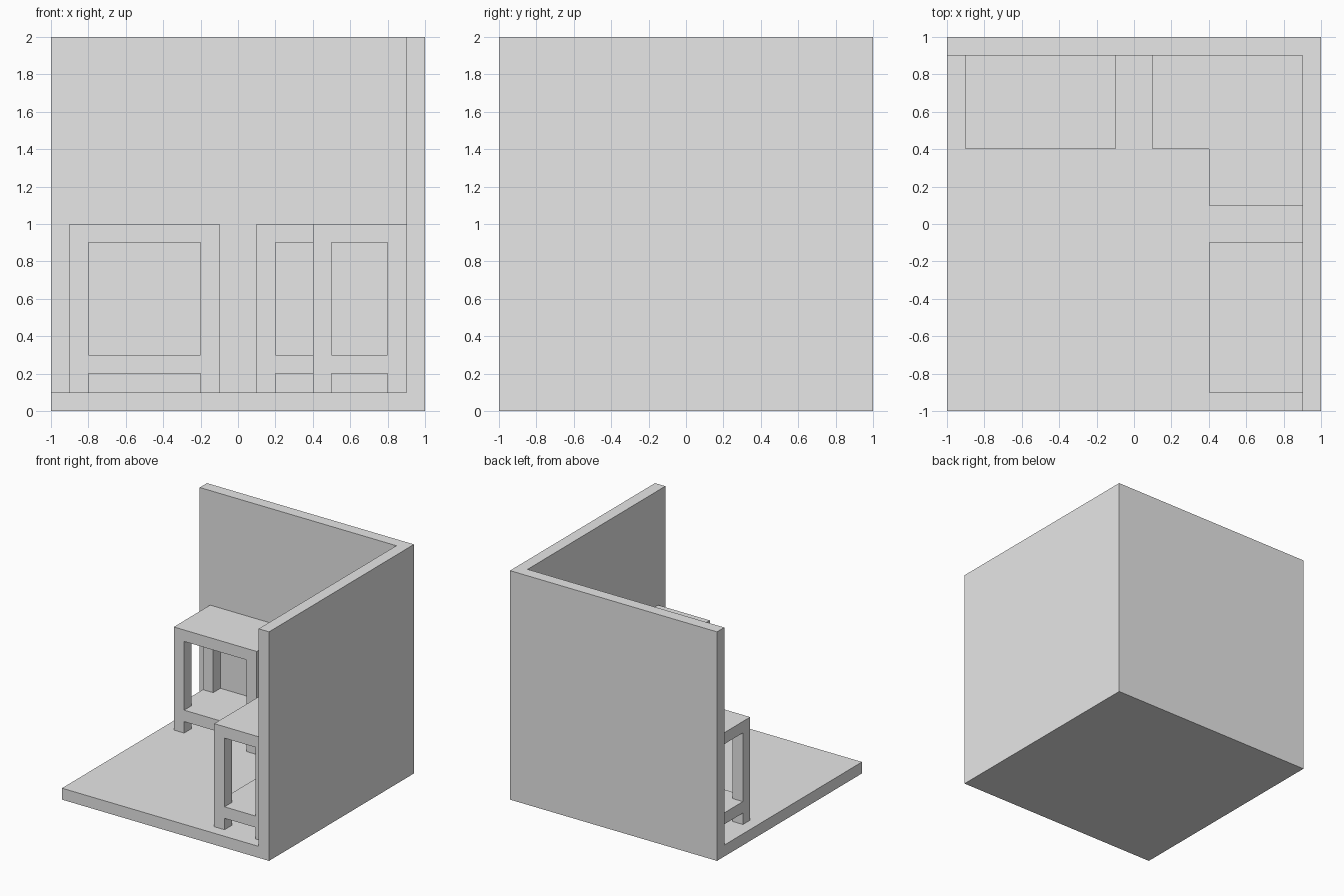
import bpy
import bmesh

old = bpy.data.objects.get("Cube")
if old:
    bpy.data.objects.remove(old, do_unlink=True)

grey = bpy.data.materials.new("plain_grey")
grey.use_nodes = True
grey.diffuse_color = (0.8, 0.8, 0.8, 1)
grey.node_tree.nodes["Principled BSDF"].inputs["Base Color"].default_value = grey.diffuse_color

T = 0.1  # thickness shared by walls, floor, boards and legs


def slab(name, outlines, spans):
    """Extrude each outline through each (bottom, top) span into one object."""
    bm = bmesh.new()
    for outline in outlines:
        for z0, z1 in spans:
            face = bm.faces.new([bm.verts.new((x, y, z0)) for x, y in outline])
            moved = bmesh.ops.extrude_face_region(bm, geom=[face], use_keep_orig=True)["geom"]
            verts = [v for v in moved if isinstance(v, bmesh.types.BMVert)]
            bmesh.ops.translate(bm, verts=verts, vec=(0, 0, z1 - z0))
    bmesh.ops.recalc_face_normals(bm, faces=bm.faces)
    mesh = bpy.data.meshes.new(name)
    bm.to_mesh(mesh)
    bm.free()
    mesh.materials.append(grey)
    obj = bpy.data.objects.new(name, mesh)
    bpy.context.collection.objects.link(obj)
    return obj


def rect(x0, y0, x1, y1):
    return [(x0, y0), (x1, y0), (x1, y1), (x0, y1)]


def table(name, outline, leg_corners):
    """Top board, low shelf and square legs that meet the shelf from both sides."""
    slab(name + "_top", [outline], [(0.9, 1.0)])
    slab(name + "_shelf", [outline], [(0.2, 0.3)])
    legs = [rect(x, y, x + T, y + T) for x, y in leg_corners]
    slab(name + "_legs", legs, [(0.1, 0.2), (0.3, 0.9)])


# Room: floor and two walls meeting in the back corner
slab("floor", [rect(-1, -1, 1, 1)], [(0, T)])
slab("walls", [[(-1, 0.9), (0.9, 0.9), (0.9, -1), (1, -1), (1, 1), (-1, 1)]], [(T, 2)])

# Two straight tables, one along each wall
for name, (x0, y0, x1, y1) in {
    "back_table": (-0.9, 0.4, -0.1, 0.9),
    "side_table": (0.4, -0.9, 0.9, -0.1),
}.items():
    corners = [(x, y) for x in (x0, x1 - T) for y in (y0, y1 - T)]
    table(name, rect(x0, y0, x1, y1), corners)

# L-shaped table in the corner
table("corner_table",
      [(0.1, 0.4), (0.4, 0.4), (0.4, 0.1), (0.9, 0.1), (0.9, 0.9), (0.1, 0.9)],
      [(0.1, 0.4), (0.1, 0.8), (0.4, 0.4), (0.4, 0.1), (0.8, 0.1), (0.8, 0.8)])
